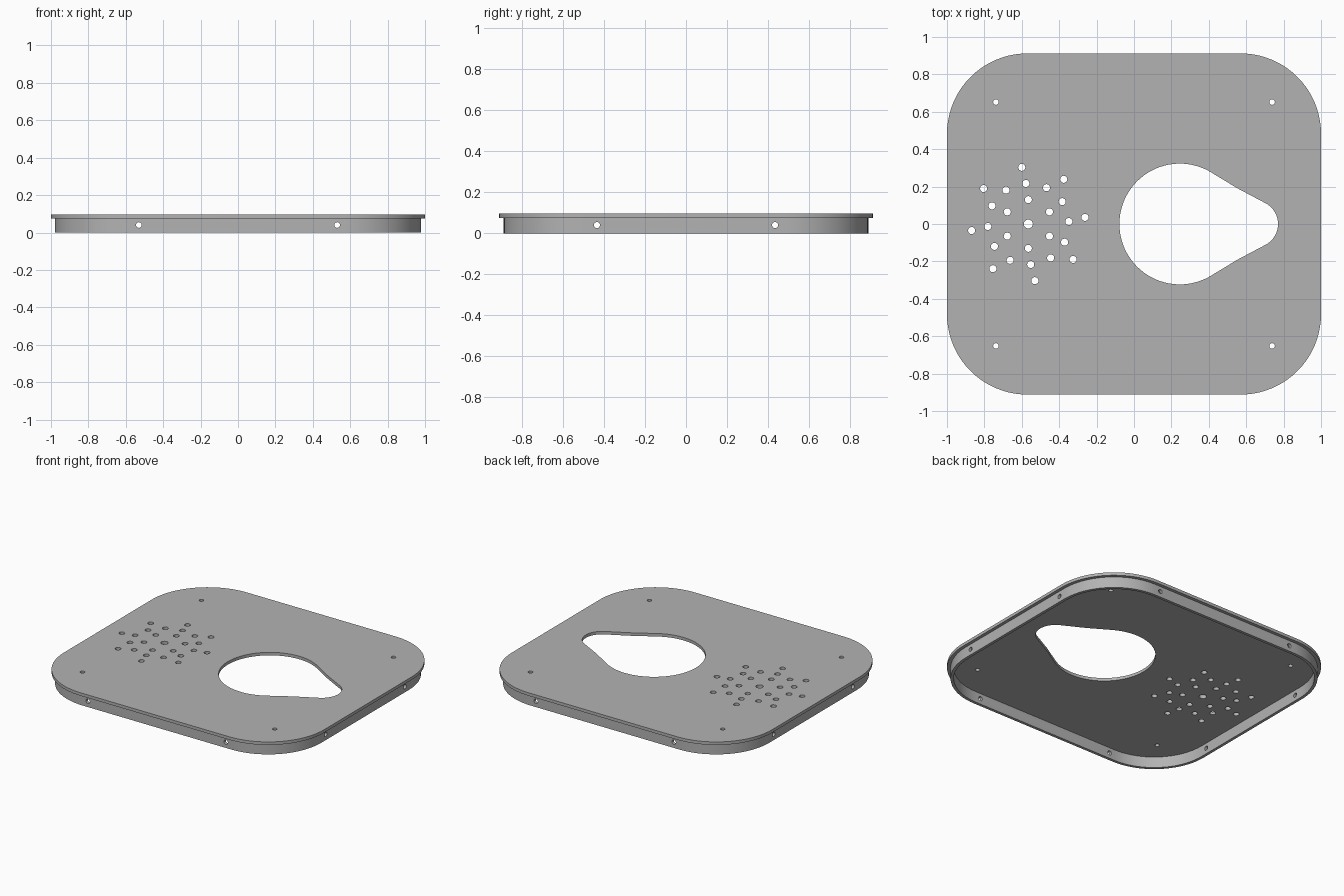
import bpy, bmesh
from math import pi, cos, sin, acos, radians
from mathutils import Vector

if "Cube" in bpy.data.objects:
    bpy.data.objects.remove(bpy.data.objects["Cube"], do_unlink=True)

HALF_X, HALF_Y, CORNER = 1.0, 0.912, 0.43
TOP, PLATE_BOTTOM = 0.097, 0.076
INSET, WALL = 0.022, 0.02

grey = bpy.data.materials.new("satin_grey")
grey.use_nodes = True
colour = (0.45, 0.45, 0.45, 1)
grey.diffuse_color = colour
grey.node_tree.nodes["Principled BSDF"].inputs["Base Color"].default_value = colour


def arc(cx, cy, r, start, end, steps):
    return [(cx + r * cos(start + (end - start) * i / steps),
             cy + r * sin(start + (end - start) * i / steps)) for i in range(steps + 1)]


def circle(cx, cy, r, steps=20):
    return arc(cx, cy, r, 0, 2 * pi, steps)[:-1]


def rounded_rect(inset):
    hx, hy, r = HALF_X - inset, HALF_Y - inset, CORNER - inset
    points = []
    for k, (sx, sy) in enumerate([(1, 1), (-1, 1), (-1, -1), (1, -1)]):
        points += arc(sx * (hx - r), sy * (hy - r), r, k * pi / 2, (k + 1) * pi / 2, 20)
    return points


def teardrop(big_x, big_r, small_x, small_r):
    # Two circles joined by slightly drawn-in tangent sides
    a = acos((big_r - small_r) / (small_x - big_x))
    small = arc(small_x, 0, small_r, -a, a, 20)
    big = arc(big_x, 0, big_r, a, 2 * pi - a, 48)
    mid = (Vector(small[-1]) + Vector(big[0])) / 2 - 0.005 * Vector((cos(a), sin(a)))
    return small + [tuple(mid)] + big + [(mid.x, -mid.y)]


def extruded(name, outlines, z0, z1):
    # Fill the outlines, with the inner ones as holes, and give them depth
    curve = bpy.data.curves.new(name, 'CURVE')
    curve.dimensions = '2D'
    curve.fill_mode = 'BOTH'
    curve.extrude = (z1 - z0) / 2
    for outline in outlines:
        spline = curve.splines.new('POLY')
        spline.points.add(len(outline) - 1)
        for point, (x, y) in zip(spline.points, outline):
            point.co = (x, y, 0, 1)
        spline.use_cyclic_u = True
    source = bpy.data.objects.new(name + "_outline", curve)
    bpy.context.collection.objects.link(source)
    depsgraph = bpy.context.evaluated_depsgraph_get()
    mesh = bpy.data.meshes.new_from_object(source.evaluated_get(depsgraph))
    bpy.data.objects.remove(source, do_unlink=True)
    bm = bmesh.new()
    bm.from_mesh(mesh)
    bmesh.ops.remove_doubles(bm, verts=bm.verts, dist=0.0001)
    bmesh.ops.recalc_face_normals(bm, faces=bm.faces)
    bmesh.ops.translate(bm, verts=bm.verts, vec=(0, 0, (z0 + z1) / 2))
    bm.to_mesh(mesh)
    bm.free()
    mesh.name = name
    mesh.materials.clear()
    mesh.materials.append(grey)
    obj = bpy.data.objects.new(name, mesh)
    bpy.context.collection.objects.link(obj)
    return obj


def activate(obj):
    bpy.ops.object.select_all(action='DESELECT')
    obj.select_set(True)
    bpy.context.view_layer.objects.active = obj


# Top plate: teardrop opening, corner screw holes and rings of vent holes
holes = [teardrop(0.245, 0.323, 0.644, 0.126)]
holes += [circle(sx * 0.738, sy * 0.652, 0.015) for sx in (-1, 1) for sy in (-1, 1)]
vent_x = -0.565
holes.append(circle(vent_x, 0, 0.024))
for count, radius, turn in [(6, 0.13, 30), (12, 0.217, 3.4), (8, 0.305, 6.6)]:
    for i in range(count):
        a = radians(turn) + 2 * pi * i / count
        holes.append(circle(vent_x + radius * cos(a), radius * sin(a), 0.019))
plate = extruded("top_plate", [rounded_rect(0)] + holes, PLATE_BOTTOM, TOP)

# Skirt wall under the plate
skirt = extruded("skirt_wall", [rounded_rect(INSET), rounded_rect(INSET + WALL)],
                 0, PLATE_BOTTOM)

# Screw holes through opposite walls of the skirt
for side in (-1, 1):
    for place, turn in [((side * 0.53, 0, 0.04), (pi / 2, 0, 0)),
                        ((0, side * 0.435, 0.04), (0, pi / 2, 0))]:
        bpy.ops.mesh.primitive_cylinder_add(vertices=20, radius=0.015, depth=3,
                                            location=place, rotation=turn)
        cutter = bpy.context.object
        cutter.name = "screw_hole_cutter"
        cutter.hide_render = True
        cut = skirt.modifiers.new("screw_hole", 'BOOLEAN')
        cut.operation = 'DIFFERENCE'
        cut.solver = 'EXACT'
        cut.object = cutter
        activate(skirt)
        bpy.ops.object.modifier_apply(modifier=cut.name)
        bpy.data.objects.remove(cutter, do_unlink=True)

for obj in (plate, skirt):
    activate(obj)
    bpy.ops.object.shade_smooth_by_angle(angle=radians(30))
